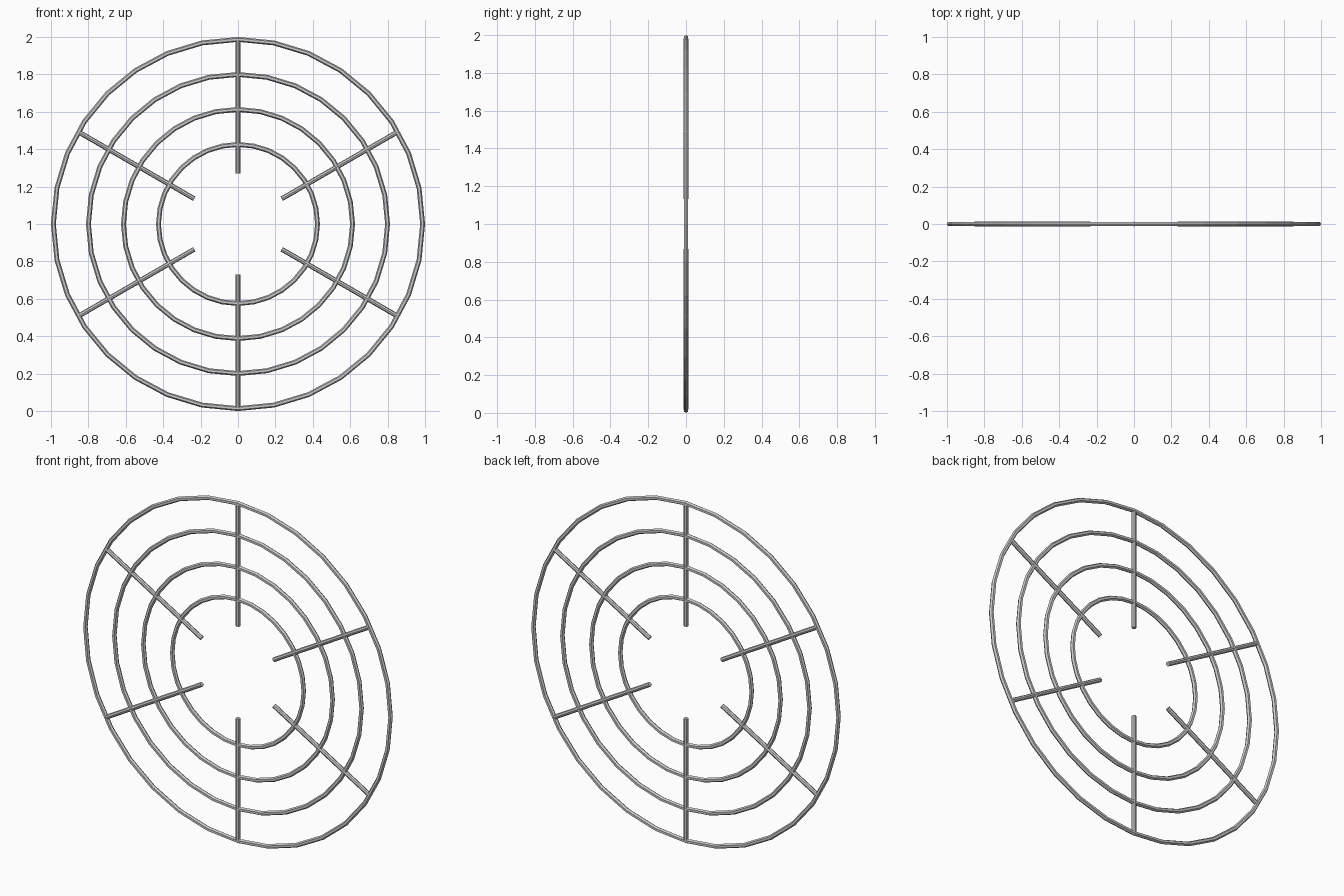
import bpy
from math import sin, cos, pi

if "Cube" in bpy.data.objects:
    bpy.data.objects.remove(bpy.data.objects["Cube"])

CENTER_Z = 1.0
WIRE = 0.013


def ring(radius, index):
    bpy.ops.mesh.primitive_torus_add(
        major_radius=radius, minor_radius=WIRE,
        major_segments=32, minor_segments=6,
        location=(0, 0, CENTER_Z), rotation=(pi / 2, 0, 0))
    bpy.context.object.name = f"guard_ring_{index}"


def spoke(angle, index, inner=0.27, outer=0.982):
    mid = (inner + outer) / 2
    bpy.ops.mesh.primitive_cylinder_add(
        vertices=8, radius=WIRE, depth=outer - inner,
        location=(mid * sin(angle), 0, CENTER_Z + mid * cos(angle)),
        rotation=(0, angle, 0))
    bpy.context.object.name = f"spoke_{index}"


# Concentric wire rings, evenly spaced
for i in range(4):
    ring(0.987 - 0.1873 * i, i + 1)

# Six radial wires, open in the middle
for i in range(6):
    spoke(i * pi / 3, i + 1)
